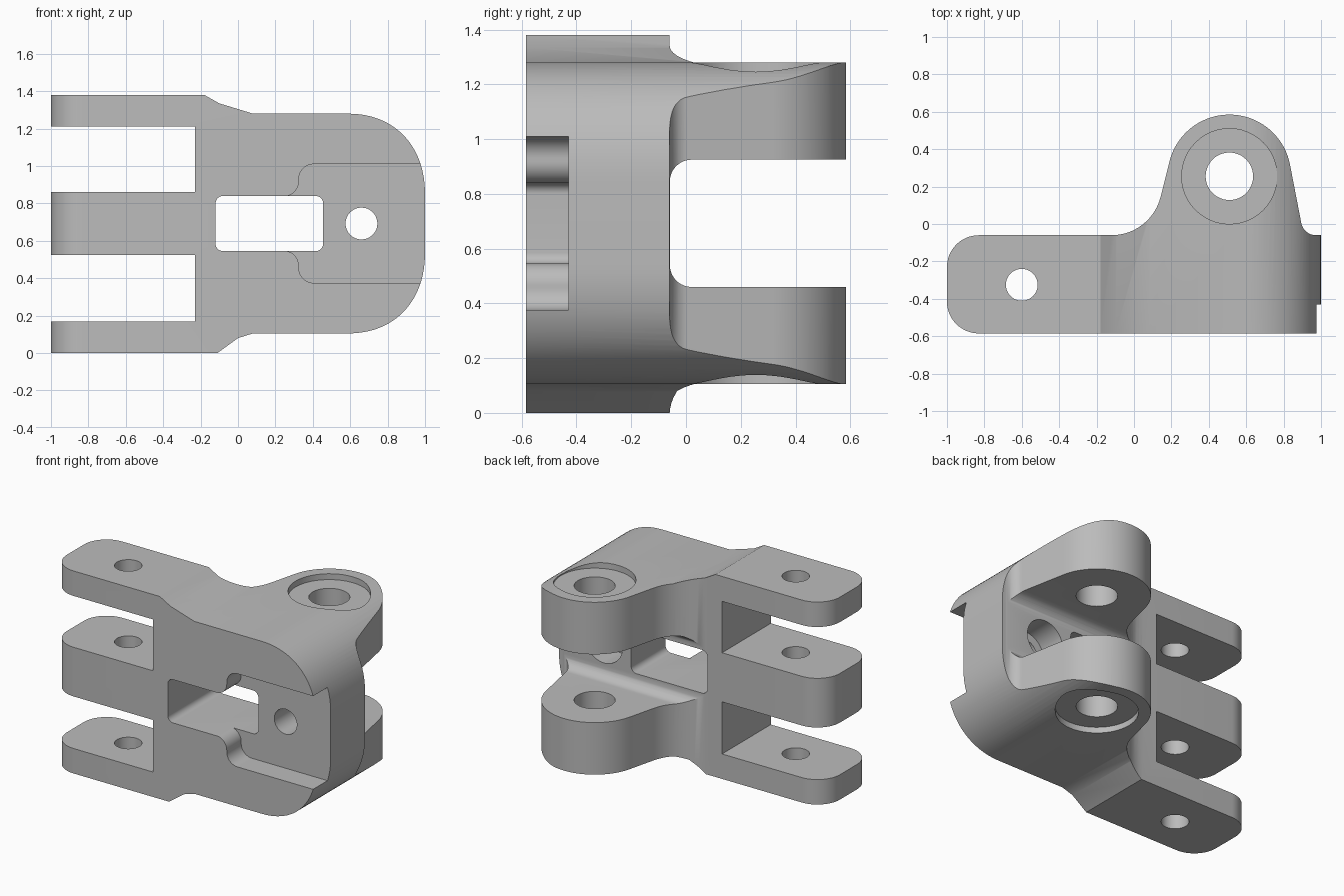
import bpy
import bmesh
import math
from mathutils import Vector

cube = bpy.data.objects.get("Cube")
if cube:
    bpy.data.objects.remove(cube, do_unlink=True)

grey = bpy.data.materials.new("cast_grey")
grey.use_nodes = True
grey.diffuse_color = (0.5, 0.5, 0.5, 1)
grey.node_tree.nodes["Principled BSDF"].inputs["Base Color"].default_value = (0.5, 0.5, 0.5, 1)


def rounded(corners, steps=12):
    """Outline from corners (a, b) or (a, b, fillet radius)."""
    out = []
    for i, c in enumerate(corners):
        p = Vector(c[:2])
        if len(c) < 3:
            out.append(p)
            continue
        u = (Vector(corners[i - 1][:2]) - p).normalized()
        v = (Vector(corners[(i + 1) % len(corners)][:2]) - p).normalized()
        half = u.angle(v) / 2
        r = c[2]
        centre = p + (u + v).normalized() * r / math.sin(half)
        start = p + u * r / math.tan(half) - centre
        end = p + v * r / math.tan(half) - centre
        sweep = math.pi - 2 * half
        for k in range(steps + 1):
            t = k / steps
            out.append(centre + (start * math.sin((1 - t) * sweep)
                                 + end * math.sin(t * sweep)) / math.sin(sweep))
    return out


def arc(cx, cy, r, a0, a1, n):
    return [(cx + r * math.cos(math.radians(a0 + (a1 - a0) * k / n)),
             cy + r * math.sin(math.radians(a0 + (a1 - a0) * k / n))) for k in range(n + 1)]


def prism(name, outline, axis, lo, hi):
    """Extrude a flat outline along one axis."""
    place = {"x": lambda a, b, t: (t, a, b),
             "y": lambda a, b, t: (a, t, b),
             "z": lambda a, b, t: (a, b, t)}[axis]
    bm = bmesh.new()
    rings = [[bm.verts.new(place(p[0], p[1], t)) for p in outline] for t in (lo, hi)]
    n = len(outline)
    for ring in rings:
        bm.faces.new(ring)
    for i in range(n):
        j = (i + 1) % n
        bm.faces.new((rings[0][i], rings[0][j], rings[1][j], rings[1][i]))
    bmesh.ops.recalc_face_normals(bm, faces=bm.faces)
    mesh = bpy.data.meshes.new(name)
    bm.to_mesh(mesh)
    bm.free()
    mesh.materials.append(grey)
    obj = bpy.data.objects.new(name, mesh)
    bpy.context.collection.objects.link(obj)
    return obj


def bore(name, a, b, r, axis, lo, hi):
    return prism(name, arc(a, b, r, 0, 360, 48)[:-1], axis, lo, hi)


def combine(target, tool, operation="DIFFERENCE"):
    tool.hide_render = True
    mod = target.modifiers.new(tool.name, "BOOLEAN")
    mod.operation = operation
    mod.solver = "EXACT"
    mod.object = tool
    bpy.context.view_layer.objects.active = target
    bpy.ops.object.modifier_apply(modifier=mod.name)
    bpy.data.objects.remove(tool, do_unlink=True)


# Side outline: stepped arms at the left, full rounded nose at the right
MID = 0.6925
nose = []
for k in range(25):
    a = math.pi / 2 * k / 24
    e = 2 / 2.22
    nose.append((0.58 + 0.42 * math.sin(a) ** e, 0.84 + 0.44 * max(math.cos(a), 0) ** e))
nose_low = [(x, 2 * MID - z) for x, z in reversed(nose)]
side = [(-1.1, 1.38), (-0.18, 1.38), (-0.1, 1.335), (0.08, 1.28)] + nose + nose_low
side += [(0.08, 0.105), (0, 0.08), (-0.11, 0), (-1.1, 0)]
body = prism("hinge_bracket", side, "y", -0.7, 0.7)

# Plan outline: block with a filleted lug behind it
lug = arc(0.51, 0.255, 0.33, 166, 11, 40)
plan = rounded([(1.1, -0.585), (-1, -0.585, 0.17), (-1, -0.06, 0.17), (0.091, -0.06, 0.27)]
               + lug + [(0.907, -0.06, 0.08), (1.1, -0.06)])
combine(body, prism("plan", plan, "z", -0.1, 1.5), "INTERSECT")

# Slots between the three arms
for lo, hi in ((0.17, 0.525), (0.86, 1.21)):
    slot = [(-1.2, lo), (-0.23, lo), (-0.23, hi), (-1.2, hi)]
    combine(body, prism("slot", slot, "y", -0.8, 0.8))

# Gap between the two lugs
gap = rounded([(-0.059, 0.46, 0.08), (-0.059, 0.925, 0.08), (0.8, 0.925), (0.8, 0.46)])
combine(body, prism("lug_gap", gap, "x", -0.3, 1.2))

# Window through the block
window = rounded([(-0.12, 0.545, 0.04), (0.455, 0.545, 0.04),
                  (0.455, 0.84, 0.04), (-0.12, 0.84, 0.04)])
combine(body, prism("window", window, "y", -0.8, 0.8))

# Front recess opening from the window to the nose
recess = rounded([(0.2, 0.838), (0.325, 0.838, 0.08), (0.325, 1.01, 0.08), (1.2, 1.01),
                  (1.2, 0.375), (0.325, 0.375, 0.08), (0.325, 0.547, 0.08), (0.2, 0.547)])
combine(body, prism("recess", recess, "y", -0.8, -0.43))

# Bolt hole with a counterbore from the back
combine(body, bore("bolt_hole", 0.66, MID, 0.085, "y", -0.8, 0.1))
combine(body, bore("bolt_seat", 0.66, MID, 0.14, "y", -0.24, 0.1))

# Pin holes and shallow seats on the outer lug faces
combine(body, bore("arm_hole", -0.6, -0.325, 0.085, "z", -0.2, 1.6))
combine(body, bore("lug_hole", 0.51, 0.255, 0.127, "z", -0.2, 1.6))
combine(body, bore("top_seat", 0.51, 0.255, 0.255, "z", 1.24, 1.6))
combine(body, bore("bottom_seat", 0.51, 0.255, 0.255, "z", -0.2, 0.145))

bpy.ops.object.select_all(action="DESELECT")
body.select_set(True)
bpy.context.view_layer.objects.active = body
bpy.ops.object.shade_smooth_by_angle(angle=math.radians(25))
